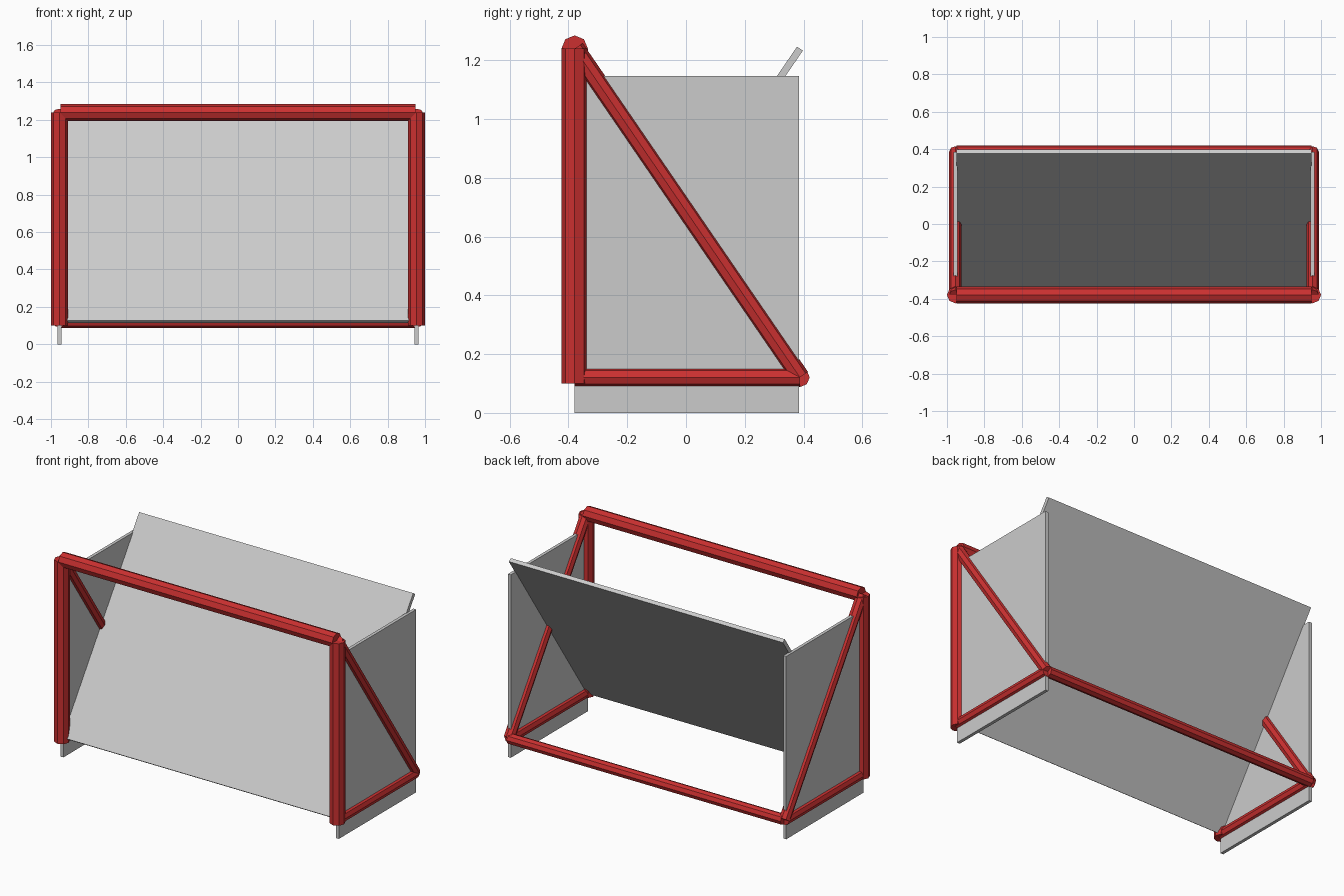
import bpy
import math
from mathutils import Vector

if "Cube" in bpy.data.objects:
    bpy.data.objects.remove(bpy.data.objects["Cube"])

red = bpy.data.materials.new("red_paint")
red.diffuse_color = (0.6, 0.03, 0.03, 1)
red.use_nodes = True
red.node_tree.nodes["Principled BSDF"].inputs["Base Color"].default_value = red.diffuse_color

X, FRONT, BACK = 0.955, -0.379, 0.388      # frame centre lines
TOP, LOW, FOOT = 1.24, 0.121, 0.10


def bar(name, a, b, radius):
    """Eight-sided tube from a to b."""
    a, b = Vector(a), Vector(b)
    d = b - a
    bpy.ops.mesh.primitive_cylinder_add(vertices=8, radius=radius, depth=d.length,
                                        location=(a + b) / 2)
    ob = bpy.context.object
    ob.name = name
    ob.rotation_euler = d.to_track_quat('Z', 'Y').to_euler()
    ob.data.materials.append(red)
    return ob


def panel(name, location, size, tilt=0):
    """Thin flat net sheet."""
    bpy.ops.mesh.primitive_cube_add(size=1, location=location, rotation=(tilt, 0, 0))
    ob = bpy.context.object
    ob.name = name
    ob.scale = size
    return ob


# Bars running across the goal
bar("crossbar", (-0.95, FRONT, TOP), (0.95, FRONT, TOP), 0.045)
bar("back_ground_bar", (-0.95, BACK, LOW), (0.95, BACK, LOW), 0.033)

# Mirrored side frames and side nets
for side, s in (("left", -1), ("right", 1)):
    x = s * X
    bar(side + "_post", (x, FRONT, FOOT), (x, FRONT, TOP), 0.045)
    bar(side + "_ground_bar", (x, FRONT, LOW), (x, BACK, LOW), 0.033)
    bar(side + "_diagonal_brace", (x, BACK, LOW), (x, FRONT, TOP), 0.033)
    panel(side + "_side_net", (x, 0.003, 0.573), (0.02, 0.765, 1.146))

# Sloping back net, from the front foot up to the rear
run, rise = BACK - FRONT, TOP - LOW
panel("back_net", (0, (FRONT + BACK) / 2, (TOP + LOW) / 2),
      (1.9, 0.024, math.hypot(run, rise)), -math.atan2(run, rise))
